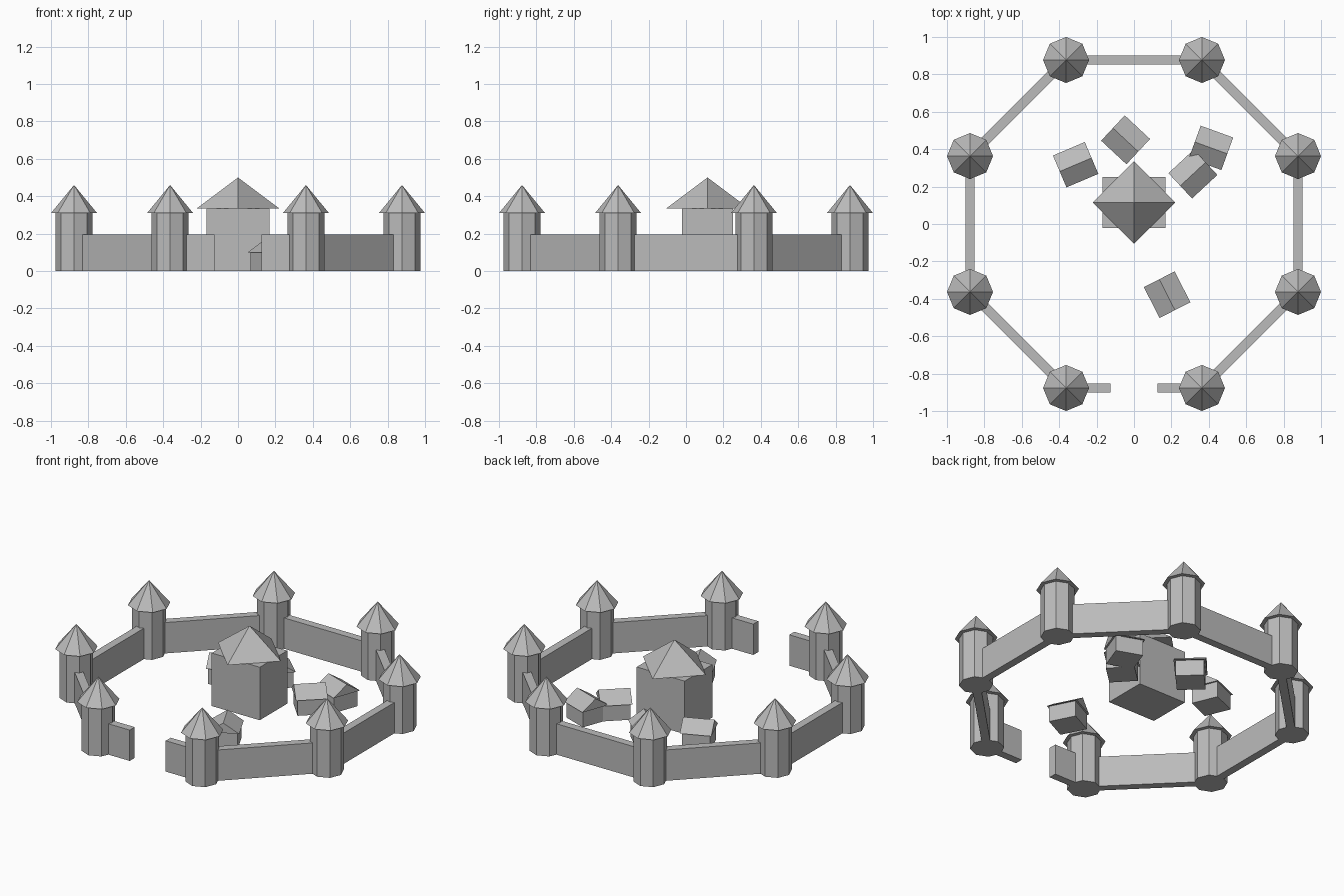
import bpy, bmesh, math
from mathutils import Matrix

if "Cube" in bpy.data.objects:
    bpy.data.objects.remove(bpy.data.objects["Cube"])

stone = bpy.data.materials.new("grey_stone")
stone.diffuse_color = (0.5, 0.5, 0.5, 1)
stone.use_nodes = True
stone.node_tree.nodes["Principled BSDF"].inputs["Base Color"].default_value = stone.diffuse_color


def add_object(name, bm, x, y, z, angle=0):
    bmesh.ops.recalc_face_normals(bm, faces=bm.faces)
    mesh = bpy.data.meshes.new(name)
    bm.to_mesh(mesh)
    bm.free()
    mesh.materials.append(stone)
    ob = bpy.data.objects.new(name, mesh)
    ob.location = (x, y, z)
    ob.rotation_euler.z = angle
    bpy.context.collection.objects.link(ob)
    return ob


def box(name, x, y, sx, sy, height, angle=0):
    bm = bmesh.new()
    bmesh.ops.create_cube(bm, size=1, matrix=Matrix.Diagonal((sx, sy, height, 1)))
    return add_object(name, bm, x, y, height / 2, angle)


def cone(name, x, y, z, r1, r2, height, sides):
    bm = bmesh.new()
    bmesh.ops.create_cone(bm, cap_ends=True, segments=sides, radius1=r1, radius2=r2, depth=height)
    bmesh.ops.remove_doubles(bm, verts=bm.verts, dist=1e-5)
    return add_object(name, bm, x, y, z + height / 2)


def gable(name, x, y, z, length, width, height, angle):
    # Triangular prism with its ridge along local x
    bm = bmesh.new()
    verts = [bm.verts.new((-length / 2, py, pz))
             for py, pz in ((-width / 2, 0), (width / 2, 0), (0, height))]
    end = bm.faces.new(verts)
    ext = bmesh.ops.extrude_face_region(bm, geom=[end], use_keep_orig=True)
    moved = [v for v in ext["geom"] if isinstance(v, bmesh.types.BMVert)]
    bmesh.ops.translate(bm, verts=moved, vec=(length, 0, 0))
    return add_object(name, bm, x, y, z, angle)


# Ring of eight towers with pointed roofs
RING = 0.949
corners = []
for i in range(8):
    a = math.radians(-67.5 + 45 * i)
    x, y = RING * math.cos(a), RING * math.sin(a)
    corners.append((x, y))
    cone(f"tower_{i}", x, y, 0, 0.098, 0.098, 0.31, 8)
    cone(f"tower_roof_{i}", x, y, 0.31, 0.123, 0, 0.15, 8)

# Curtain walls between towers, leaving the front side open
for i in range(7):
    (x1, y1), (x2, y2) = corners[i], corners[i + 1]
    box(f"wall_{i}", (x1 + x2) / 2, (y1 + y2) / 2, math.hypot(x2 - x1, y2 - y1), 0.05,
        0.195, math.atan2(y2 - y1, x2 - x1))

# Short walls on both sides of the gate gap
for side in (-1, 1):
    box("gate_wall_left" if side < 0 else "gate_wall_right",
        side * (0.363 + 0.126) / 2, -0.877, 0.237, 0.05, 0.195)

# Central keep with a pyramid roof turned by 45 degrees
box("keep", 0, 0.115, 0.336, 0.275, 0.335)
cone("keep_roof", 0, 0.115, 0.335, 0.22, 0, 0.165, 4)

# Small houses: x, y, ridge angle
houses = [(0.177, -0.378, -63), (-0.045, 0.45, -43), (-0.312, 0.317, 23),
          (0.412, 0.407, -20), (0.315, 0.267, 43)]
for i, (x, y, deg) in enumerate(houses):
    a = math.radians(deg)
    box(f"house_{i}", x, y, 0.165, 0.165, 0.1, a)
    gable(f"house_roof_{i}", x, y, 0.1, 0.185, 0.185, 0.063, a)
